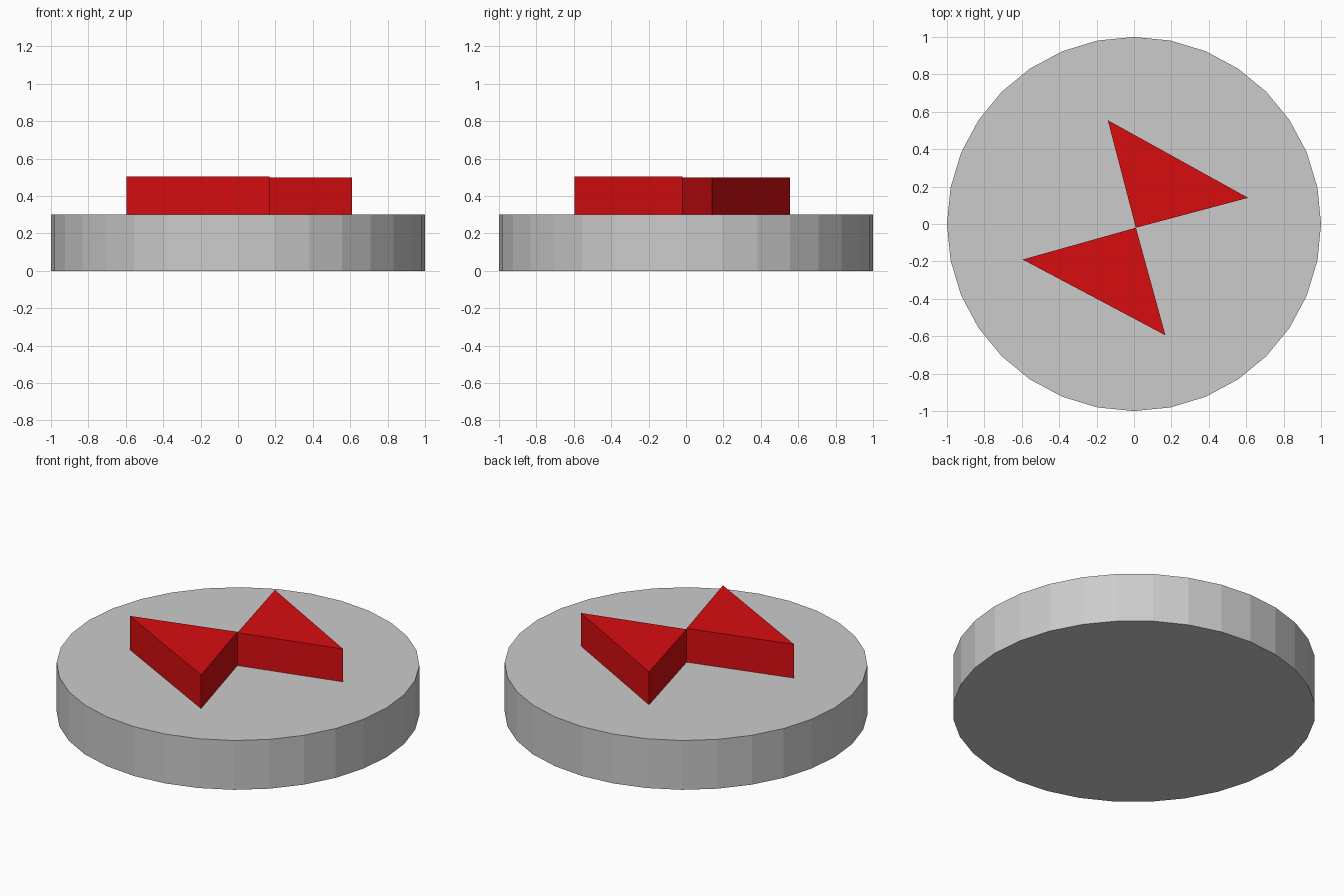
import bpy
import bmesh
from math import pi

cube = bpy.data.objects.get("Cube")
if cube:
    bpy.data.objects.remove(cube, do_unlink=True)


def material(name, rgb):
    mat = bpy.data.materials.new(name)
    mat.use_nodes = True
    colour = (*rgb, 1.0)
    mat.diffuse_color = colour
    mat.node_tree.nodes["Principled BSDF"].inputs["Base Color"].default_value = colour
    return mat


def prism(name, outline, bottom, top, mat):
    """Extrude a flat outline from bottom to top."""
    bm = bmesh.new()
    face = bm.faces.new([bm.verts.new((x, y, bottom)) for x, y in outline])
    walls = bmesh.ops.extrude_face_region(bm, geom=[face])
    verts = [v for v in walls["geom"] if isinstance(v, bmesh.types.BMVert)]
    bmesh.ops.translate(bm, verts=verts, vec=(0, 0, top - bottom))
    bmesh.ops.recalc_face_normals(bm, faces=bm.faces)
    mesh = bpy.data.meshes.new(name)
    bm.to_mesh(mesh)
    bm.free()
    mesh.materials.append(mat)
    obj = bpy.data.objects.new(name, mesh)
    bpy.context.collection.objects.link(obj)
    return obj


grey = material("light grey", (0.6, 0.6, 0.6))
red = material("red", (0.68, 0.004, 0.005))

# Round base disc
bpy.ops.mesh.primitive_cylinder_add(vertices=32, radius=1, depth=0.3, location=(0, 0, 0.15))
base = bpy.context.object
base.name = "base_disc"
base.data.materials.append(grey)

# Two triangular blocks meeting tip to tip near the middle
back_outline = [(0.01, -0.02), (0.61, 0.14), (-0.14, 0.555)]
front_outline = [(0.01, -0.02), (-0.595, -0.19), (0.168, -0.595)]
prism("back_wedge", back_outline, 0.3, 0.5, red)
prism("front_wedge", front_outline, 0.3, 0.505, red)
